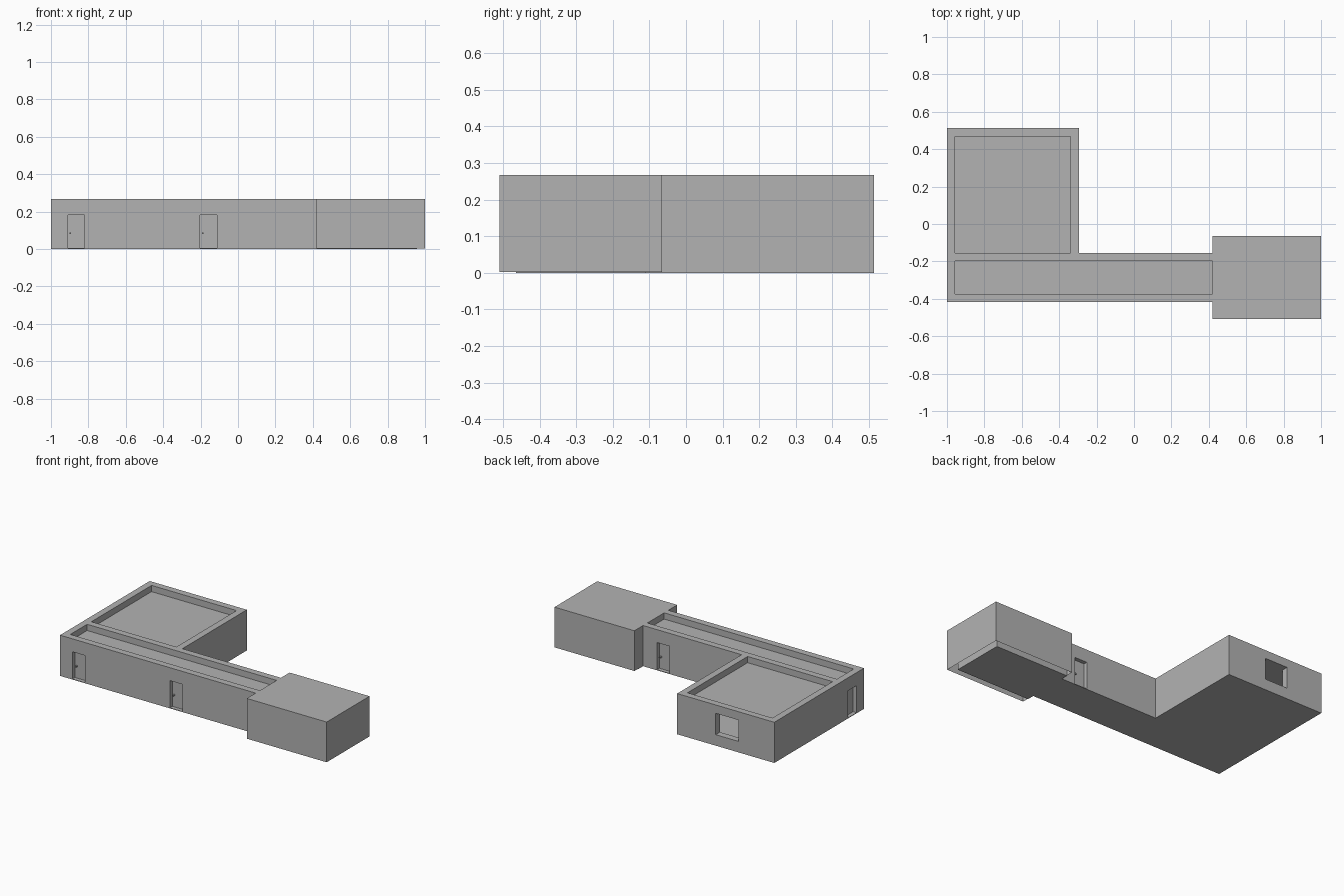
import bpy
import bmesh

if "Cube" in bpy.data.objects:
    bpy.data.objects.remove(bpy.data.objects["Cube"])

H, T = 0.267, 0.044          # wall height and thickness
CEILING, ROOF = 0.213, 0.226  # underside and top of the sunken roof
FLOOR = 0.004

grey = bpy.data.materials.new("plain_grey")
grey.use_nodes = True
grey.diffuse_color = (0.45, 0.45, 0.45, 1)
grey.node_tree.nodes["Principled BSDF"].inputs["Base Color"].default_value = grey.diffuse_color


def finish(name, bm):
    bmesh.ops.recalc_face_normals(bm, faces=bm.faces)
    mesh = bpy.data.meshes.new(name)
    bm.to_mesh(mesh)
    bm.free()
    mesh.materials.append(grey)
    ob = bpy.data.objects.new(name, mesh)
    bpy.context.collection.objects.link(ob)
    return ob


def add_box(bm, x, y, z):
    verts = bmesh.ops.create_cube(bm, size=1)["verts"]
    for v in verts:
        v.co = [r[0] if c < 0 else r[1] for c, r in zip(v.co, (x, y, z))]


def boxes(name, *ranges):
    bm = bmesh.new()
    for r in ranges:
        add_box(bm, *r)
    return finish(name, bm)


def cut(target, cutter):
    cutter.hide_render = True
    mod = target.modifiers.new("cut", "BOOLEAN")
    mod.operation = "DIFFERENCE"
    mod.solver = "EXACT"
    mod.object = cutter
    bpy.context.view_layer.objects.active = target
    bpy.ops.object.modifier_apply(modifier=mod.name)
    bpy.data.objects.remove(cutter)


# L-shaped plan of the hall and corridor
bm = bmesh.new()
plan = [(-1, -0.417), (0.42, -0.417), (0.42, -0.155), (-0.295, -0.155), (-0.295, 0.513), (-1, 0.513)]
base = bm.faces.new([bm.verts.new((x, y, 0)) for x, y in plan])
top = bmesh.ops.extrude_face_region(bm, geom=[base])["geom"]
bmesh.ops.translate(bm, vec=(0, 0, H), verts=[v for v in top if isinstance(v, bmesh.types.BMVert)])
building = finish("building_walls", bm)

# Rooms and the sunken roofs above them
hall = ((-1 + T, -0.295 - T), (-0.155, 0.513 - T))
corridor = ((-1 + T, 0.44), (-0.417 + T, -0.155 - T))
cut(building, boxes("room_cutter", *[(*room, z) for room in (hall, corridor)
                                     for z in ((FLOOR, CEILING), (ROOF, 0.4))]))

# Doors: (centre, wall position, outward axis, outward sign, knob side)
DOOR_W, DOOR_H, DEPTH = 0.09, 0.182, 0.025
doors = [("front_door_right", -0.865, -0.417, "y", -1, -1),
         ("front_door_middle", -0.157, -0.417, "y", -1, -1),
         ("back_door", 0.275, -0.155, "y", 1, 1),
         ("end_door", -0.295, -1, "x", -1, 1)]


def door_box(mid, wall, axis, sign, along, out, z):
    """Box given by ranges along the wall and outward from it."""
    a = (mid + along[0], mid + along[1])
    b = tuple(sorted(wall + sign * o for o in out))
    return (a, b, z) if axis == "y" else (b, a, z)


half = DOOR_W / 2
openings = [door_box(m, w, ax, s, (-half, half), (-T - 0.01, 0.02), (FLOOR, DOOR_H))
            for _, m, w, ax, s, _ in doors]
openings.append(((-0.739, -0.575), (0.45, 0.53), (0.072, 0.212)))  # hall window
cut(building, boxes("opening_cutter", *openings))

for name, m, w, ax, s, side in doors:
    boxes(name, door_box(m, w, ax, s, (-half, half), (-T + 0.004, -DEPTH), (FLOOR, DOOR_H)))
    k = side * 0.031
    boxes(name + "_knob",
          door_box(m, w, ax, s, (k - 0.004, k + 0.004), (-DEPTH, -DEPTH + 0.015), (0.079, 0.087)))

# End block: open-bottomed cover over an inner room
bm = bmesh.new()
add_box(bm, (0.42, 1), (-0.509, -0.065), (0.003, H))
bmesh.ops.recalc_face_normals(bm, faces=bm.faces)
bottom = [f for f in bm.faces if f.normal.z < -0.9]
bmesh.ops.delete(bm, geom=bottom, context="FACES")
finish("end_block_cover", bm)
boxes("end_block_room", ((0.42, 1 - T), (-0.509 + T, -0.065 - T), (0, ROOF)))
